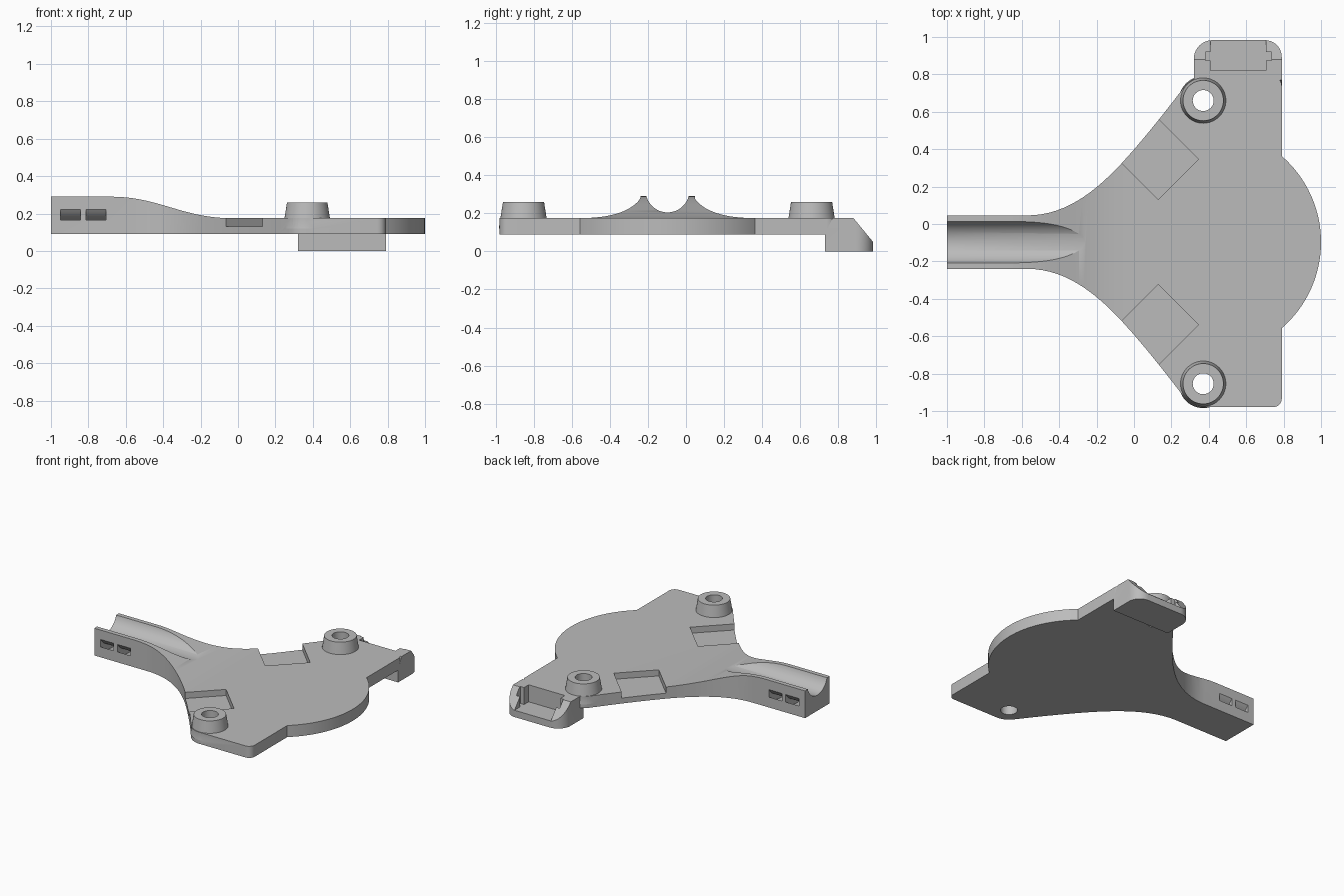
import bpy, bmesh, math
from mathutils import Vector, Matrix
from mathutils.geometry import interpolate_bezier

if "Cube" in bpy.data.objects:
    bpy.data.objects.remove(bpy.data.objects["Cube"])

MID = -0.097            # mirror line of the plate in y
BASE, TOP = 0.09, 0.175  # plate underside and top
BOSS_X, BOSS_Y = 0.37, 0.757

grey = bpy.data.materials.new("plain grey")
grey.use_nodes = True
colour = (0.5, 0.5, 0.5, 1)
grey.diffuse_color = colour
grey.node_tree.nodes["Principled BSDF"].inputs["Base Color"].default_value = colour


def finish(name, bm):
    bmesh.ops.recalc_face_normals(bm, faces=bm.faces)
    mesh = bpy.data.meshes.new(name)
    bm.to_mesh(mesh)
    bm.free()
    mesh.materials.append(grey)
    ob = bpy.data.objects.new(name, mesh)
    bpy.context.collection.objects.link(ob)
    return ob


def prism(name, points, low, high, axis="z"):
    """Extrude a flat profile along x, y or z."""
    place = {"z": lambda a, b, h: (a, b, h),
             "y": lambda a, b, h: (a, h, b),
             "x": lambda a, b, h: (h, a, b)}[axis]
    bm = bmesh.new()
    face = bm.faces.new([bm.verts.new(place(a, b, low)) for a, b in points])
    ext = bmesh.ops.extrude_face_region(bm, geom=[face])
    verts = [v for v in ext["geom"] if isinstance(v, bmesh.types.BMVert)]
    bmesh.ops.translate(bm, verts=verts, vec=place(0, 0, high - low))
    return finish(name, bm)


def cone(name, x, y, low, high, r1, r2):
    bm = bmesh.new()
    bmesh.ops.create_cone(bm, cap_ends=True, segments=48, radius1=r1, radius2=r2,
                          depth=high - low,
                          matrix=Matrix.Translation((x, y, (low + high) / 2)))
    return finish(name, bm)


def arc(cx, cy, r, start, end, n=10):
    angles = [math.radians(start + (end - start) * i / n) for i in range(n + 1)]
    return [(cx + r * math.cos(a), cy + r * math.sin(a)) for a in angles]


def bezier(a, b, c, d, n=16):
    return [(p.x, p.y) for p in interpolate_bezier(Vector(a), Vector(b), Vector(c), Vector(d), n)]


def combine(ob, other, operation):
    mod = ob.modifiers.new("cut", "BOOLEAN")
    mod.operation, mod.object, mod.solver = operation, other, "EXACT"
    other.hide_render = True
    bpy.context.view_layer.objects.active = ob
    bpy.ops.object.modifier_apply(modifier=mod.name)
    bpy.data.objects.remove(other)


# Plate outline: arm, flared shoulder, rounded corners and round lobe
half = [(-1, 0.143)]
half += bezier((-0.57, 0.143), (-0.36, 0.143), (-0.2, 0.28), (-0.07, 0.417))
half += bezier((-0.07, 0.417), (0.04, 0.535), (0.18, 0.712), (0.27, 0.832), 6)[1:]
half += arc(BOSS_X, BOSS_Y, 0.125, 135, 90, 6)
half += arc(0.745, 0.837, 0.045, 90, 0, 6)
lobe = math.degrees(math.asin(0.46 / 0.609))
half += arc(0.391, 0, 0.609, lobe, 0, 16)
outline = half + [(x, -y) for x, y in reversed(half[:-1])]
plate = prism("mount_plate", [(x, y + MID) for x, y in outline], BASE, 0.4)

# Side profile: the arm rises above the flat plate
profile = [(-1.1, 0), (1.1, 0), (1.1, TOP)]
profile += bezier((-0.03, TOP), (-0.3, TOP), (-0.42, 0.29), (-0.68, 0.29), 24) + [(-1.1, 0.29)]
combine(plate, prism("side_profile", profile, -1.2, 1.2, "y"), "INTERSECT")

# Corner latch block with sloped back and rounded corners
block = prism("latch_block", [(0.73, 0), (0.983, 0), (0.983, 0.05), (0.88, TOP),
                              (0.77, TOP), (0.73, BASE)], 0.32, 0.79, "x")
rounded = [(0.32, 0.6), (0.79, 0.6)] + arc(0.7, 0.893, 0.09, 0, 90) + arc(0.42, 0.883, 0.1, 90, 180)
combine(block, prism("latch_outline", rounded, -0.1, 0.3), "INTERSECT")
combine(plate, block, "UNION")
for x0, x1, y0, y1 in ((0.41, 0.705, 0.82, 1.1), (0.382, 0.735, 0.873, 0.92)):
    combine(plate, prism("latch_pocket", [(x0, y0), (x1, y0), (x1, y1), (x0, y1)], 0.05, 0.3),
            "DIFFERENCE")

for side in (-1, 1):
    # Tapered boss with a through hole
    y = MID + side * BOSS_Y
    combine(plate, cone("boss", BOSS_X, y, 0.12, 0.26, 0.13, 0.108), "UNION")
    combine(plate, cone("boss_hole", BOSS_X, y, -0.1, 0.4, 0.056, 0.056), "DIFFERENCE")
    # Shallow diagonal recess running off the shoulder edge
    recess = [(0.13, 0.227), (0.345, 0.442), (0.03, 0.757), (-0.185, 0.542)]
    combine(plate, prism("recess", [(a, MID + side * b) for a, b in recess], 0.13, 0.3),
            "DIFFERENCE")

# Round groove along the arm
combine(plate, prism("groove", arc(MID, 0.32, 0.115, 0, 360, 64)[:-1], -1.2, 0.2, "x"), "DIFFERENCE")

# Curved strap channels passing under the groove
for x0, x1 in ((-0.95, -0.842), (-0.812, -0.706)):
    ring = arc(MID, 0.32, 0.21, 180, 360, 32) + arc(MID, 0.32, 0.174, 360, 180, 32)
    combine(plate, prism("strap_channel", ring, x0, x1, "x"), "DIFFERENCE")

bpy.ops.object.select_all(action="DESELECT")
plate.select_set(True)
bpy.context.view_layer.objects.active = plate
bpy.ops.object.shade_smooth_by_angle(angle=math.radians(25))
